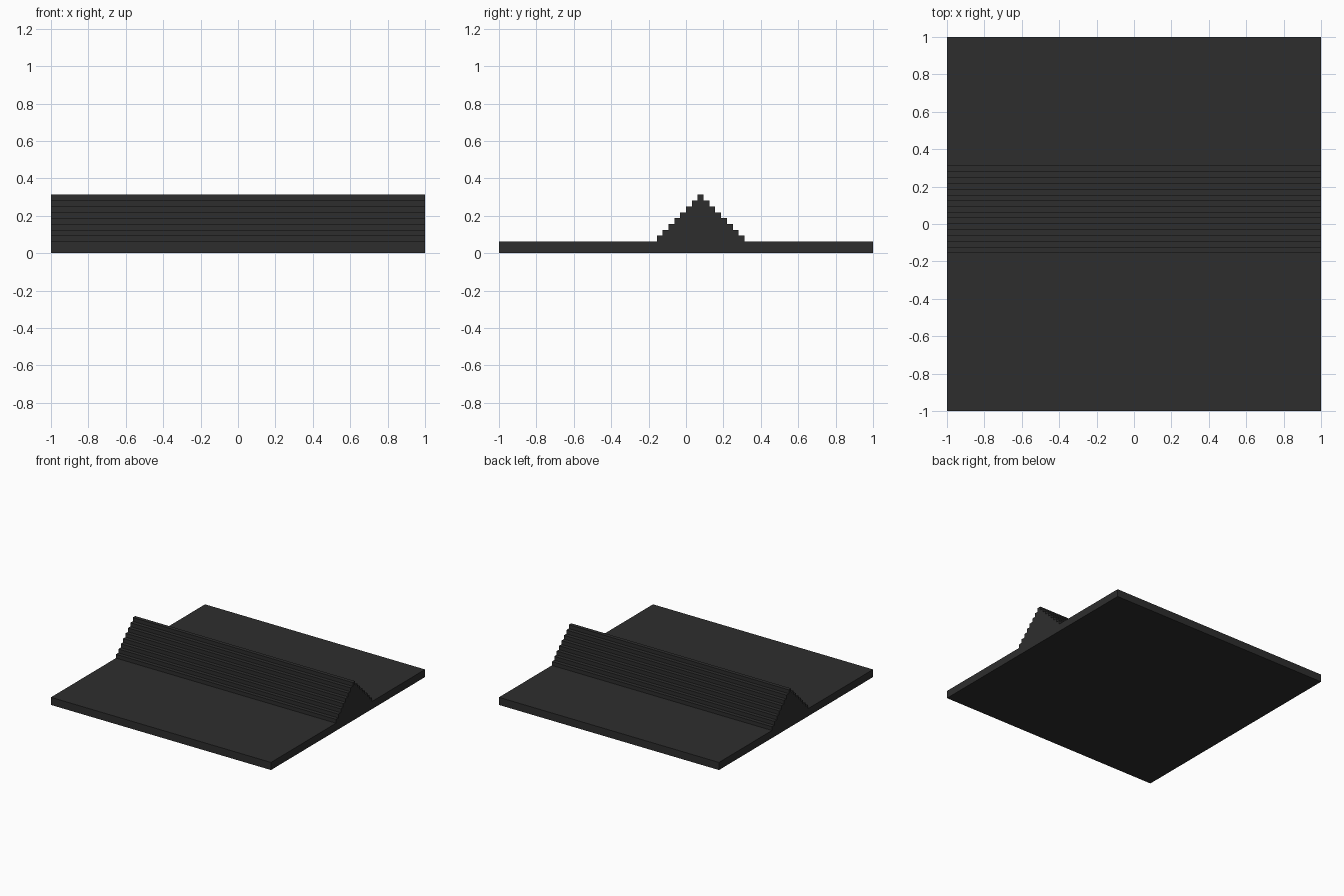
import bpy
import bmesh

cube = bpy.data.objects.get("Cube")
if cube:
    bpy.data.objects.remove(cube, do_unlink=True)

UNIT = 1 / 32          # height and depth of one step
SLAB_TOP = 2 * UNIT
STEPS = 8
RIDGE_Y = 2.5 * UNIT   # the ridge sits slightly behind the middle

charcoal = bpy.data.materials.new("charcoal")
charcoal.use_nodes = True
colour = (0.027, 0.027, 0.027, 1)
charcoal.diffuse_color = colour
charcoal.node_tree.nodes["Principled BSDF"].inputs["Base Color"].default_value = colour


def extrude_profile(name, profile):
    """Extrude a closed (y, z) profile along x from -1 to 1."""
    bm = bmesh.new()
    face = bm.faces.new([bm.verts.new((-1, y, z)) for y, z in profile])
    result = bmesh.ops.extrude_face_region(bm, geom=[face])
    moved = [v for v in result["geom"] if isinstance(v, bmesh.types.BMVert)]
    bmesh.ops.translate(bm, verts=moved, vec=(2, 0, 0))
    bmesh.ops.recalc_face_normals(bm, faces=bm.faces)
    mesh = bpy.data.meshes.new(name)
    bm.to_mesh(mesh)
    bm.free()
    mesh.materials.append(charcoal)
    obj = bpy.data.objects.new(name, mesh)
    bpy.context.collection.objects.link(obj)
    return obj


# Flat base slab
extrude_profile("base_slab", [(-1, 0), (1, 0), (1, SLAB_TOP), (-1, SLAB_TOP)])

# Stepped ridge: one flank of stairs, mirrored about the ridge line
flank = []
for i in range(STEPS):
    half_width = (STEPS - i - 0.5) * UNIT
    flank += [(half_width, SLAB_TOP + i * UNIT),
              (half_width, SLAB_TOP + (i + 1) * UNIT)]
back = [(RIDGE_Y + w, z) for w, z in flank]
front = [(RIDGE_Y - w, z) for w, z in reversed(flank)]
extrude_profile("stepped_ridge", back + front)
